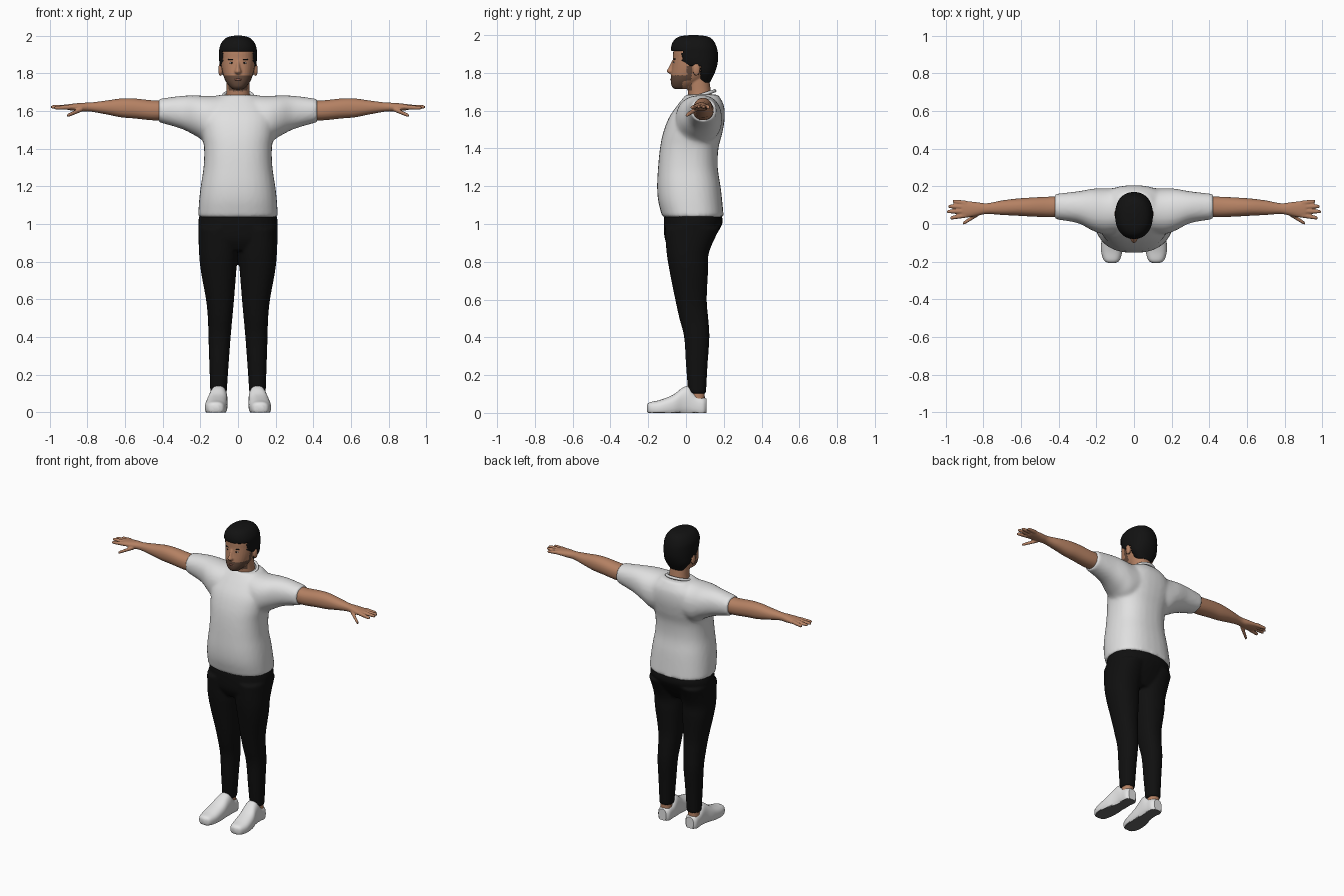
import bpy, bmesh, math
from mathutils import Matrix, Vector

cube = bpy.data.objects.get("Cube")
if cube:
    bpy.data.objects.remove(cube)


def material(name, r, g, b):
    m = bpy.data.materials.new(name)
    m.use_nodes = True
    m.diffuse_color = (r, g, b, 1)
    bsdf = m.node_tree.nodes["Principled BSDF"]
    bsdf.inputs["Base Color"].default_value = (r, g, b, 1)
    bsdf.inputs["Roughness"].default_value = 0.8
    return m


SKIN = material("skin", .46, .22, .125)
BEARD = material("beard brown", .13, .07, .045)
HAIR = material("hair black", .006, .006, .006)
SHIRT = material("white cloth", .75, .75, .75)
PANTS = material("black cloth", .005, .005, .005)
SHOE = material("white leather", .77, .77, .77)
SOLE = material("sole grey", .13, .13, .13)
LIP = material("lip", .3, .12, .085)


def spline(a, b, c, d, t):
    """Catmull-Rom blend of four rows."""
    return [q + .5 * t * (r - p + t * (2 * p - 5 * q + 4 * r - s + t * (3 * (q - r) + s - p)))
            for p, q, r, s in zip(a, b, c, d)]


def loft(bm, axis, rows, power=2.2, seg=32, steps=5, mirror=False):
    """Closed skin through rows of (position, u min, u max, v min, v max)."""
    pad = [rows[0], *rows, rows[-1]]
    fine = [spline(*pad[i:i + 4], k / steps) for i in range(len(rows) - 1) for k in range(steps)]
    fine.append(rows[-1])
    for side in ((1, -1) if mirror else (1,)):
        rings = []
        for a, u0, u1, v0, v1 in fine:
            ring = []
            for k in range(seg):
                t = math.tau * k / seg
                c, s = (math.copysign(abs(w) ** (2 / power), w) for w in (math.cos(t), math.sin(t)))
                u, v = (u0 + u1 + (u1 - u0) * c) / 2, (v0 + v1 + (v1 - v0) * s) / 2
                x, y, z = {"x": (a, u, v), "y": (u, a, v), "z": (u, v, a)}[axis]
                ring.append(bm.verts.new((side * x, y, z)))
            rings.append(ring)
        for lo, hi in zip(rings, rings[1:]):
            for k in range(seg):
                n = (k + 1) % seg
                bm.faces.new((lo[k], lo[n], hi[n], hi[k]))
        bm.faces.new(rings[0])
        bm.faces.new(rings[-1])


def sym(rows):
    """Expand (z, half width, y min, y max) to full rows."""
    return [(z, -w, w, y0, y1) for z, w, y0, y1 in rows]


def ball(bm, centre, size, mirror=False):
    for side in ((1, -1) if mirror else (1,)):
        m = Matrix.Translation((side * centre[0], *centre[1:])) @ Matrix.Diagonal((*size, 1))
        bmesh.ops.create_uvsphere(bm, u_segments=16, v_segments=10, radius=1, matrix=m)


def finish(bm, name, mats, voxel=0, smooth=4, rule=None, angle=50):
    """Make the object; optionally fuse its shells and colour faces by a rule."""
    bmesh.ops.recalc_face_normals(bm, faces=bm.faces)
    me = bpy.data.meshes.new(name)
    bm.to_mesh(me)
    bm.free()
    ob = bpy.data.objects.new(name, me)
    bpy.context.collection.objects.link(ob)
    if voxel:
        r = ob.modifiers.new("fuse", "REMESH")
        r.mode, r.voxel_size = "VOXEL", voxel
        s = ob.modifiers.new("soften", "SMOOTH")
        s.factor, s.iterations = .5, smooth
        graph = bpy.context.evaluated_depsgraph_get()
        me = bpy.data.meshes.new_from_object(ob.evaluated_get(graph))
        ob.modifiers.clear()
        ob.data = me
    me.materials.clear()
    for m in mats:
        me.materials.append(m)
    for p in me.polygons:
        p.use_smooth = True
        p.material_index = rule(p.center, p.normal) if rule else 0
    me.set_sharp_from_angle(angle=math.radians(angle))
    return ob


# Shirt: torso and sleeves fused
bm = bmesh.new()
loft(bm, "z", sym([(1.035, .212, -.125, .2), (1.12, .207, -.147, .192), (1.2, .198, -.153, .183),
                   (1.3, .183, -.148, .168), (1.4, .18, -.138, .172), (1.48, .192, -.122, .192),
                   (1.56, .2, -.092, .205), (1.63, .17, -.045, .2), (1.685, .1, .0, .17)]), 2.4)
loft(bm, "x", [(.04, -.04, .19, 1.45, 1.685), (.15, -.055, .19, 1.425, 1.68), (.22, -.035, .187, 1.465, 1.682),
               (.3, .005, .173, 1.505, 1.68), (.42, .025, .16, 1.54, 1.664)], mirror=True)
finish(bm, "shirt", [SHIRT], .011, 6)

# Collar ring, dipping at the front
bpy.ops.mesh.primitive_torus_add(major_radius=.078, minor_radius=.009, major_segments=40, minor_segments=10,
                                 location=(0, .075, 1.68), rotation=(math.radians(18), 0, 0))
collar = bpy.context.object
collar.name = "collar"
collar.scale.y = 1.03
collar.data.materials.append(SHIRT)
bpy.ops.object.shade_smooth()

# Trousers: pelvis and legs fused
bm = bmesh.new()
loft(bm, "z", sym([(.86, .17, -.08, .1), (.92, .2, -.112, .145), (1, .212, -.118, .192), (1.05, .203, -.115, .188)]))
loft(bm, "z", [(.1, .06, .147, .012, .106), (.25, .05, .152, .0, .114), (.4, .039, .157, -.01, .124),
               (.5, .03, .16, -.035, .118), (.6, .021, .17, -.057, .11), (.75, .009, .197, -.087, .117),
               (.85, .002, .207, -.103, .122), (.98, .002, .211, -.113, .18)], mirror=True)
finish(bm, "trousers", [PANTS], .009, 4)

# Arms with palms, fingers and thumbs
bm = bmesh.new()
loft(bm, "x", [(.36, .04, .147, 1.55, 1.655), (.45, .036, .145, 1.55, 1.656), (.55, .04, .14, 1.56, 1.666),
               (.62, .044, .135, 1.566, 1.666), (.7, .048, .125, 1.582, 1.655), (.78, .053, .11, 1.596, 1.645),
               (.83, .044, .115, 1.597, 1.643), (.88, .035, .121, 1.602, 1.638), (.912, .037, .12, 1.607, 1.634)],
     mirror=True)
digits = [((.89, .111, 1.622), (.962, .121, 1.616)), ((.89, .09, 1.622), (.986, .094, 1.62)),
          ((.89, .068, 1.622), (.993, .066, 1.621)), ((.89, .046, 1.62), (.975, .032, 1.616)),
          ((.825, .055, 1.61), (.908, .002, 1.574))]
for base, tip in digits:
    rows = []
    for t, r in ((0, .013), (.5, .0115), (.9, .0095), (1, .005)):
        x, y, z = Vector(base).lerp(Vector(tip), t)
        rows.append((x, y - r, y + r, z - r, z + r))
    loft(bm, "x", rows, 2, 12, mirror=True)
finish(bm, "arms_and_hands", [SKIN], .005, 2)


# Head, neck, nose and ears fused; beard chosen by position
def beard_rule(c, n):
    jaw = c.z < 1.786 and c.y < .03 and c.z > 1.705
    sideburn = c.z < 1.84 and .005 < c.y < .03 and abs(c.x) > .06
    under = n.z < -.5 and c.y > -.02
    return 1 if (jaw or sideburn) and not under else 0


bm = bmesh.new()
loft(bm, "z", sym([(1.62, .085, .015, .15), (1.68, .064, .012, .136), (1.75, .06, .005, .125), (1.8, .06, .0, .12)]))
loft(bm, "z", sym([(1.715, .028, -.062, .0), (1.73, .045, -.076, .04), (1.76, .067, -.081, .09),
                   (1.8, .081, -.078, .13), (1.84, .089, -.073, .15), (1.88, .091, -.069, .155),
                   (1.92, .089, -.066, .15), (1.96, .074, -.045, .135), (1.985, .04, -.01, .1)]), 2.3)
loft(bm, "z", sym([(1.795, .013, -.088, -.05), (1.808, .019, -.102, -.05), (1.83, .012, -.092, -.05),
                   (1.865, .008, -.074, -.05)]), 2, 16)
ball(bm, (.094, .055, 1.818), (.011, .02, .034), True)
finish(bm, "head", [SKIN, BEARD], .005, 2, beard_rule)

# Hair cap, trimmed around the face and ears
bm = bmesh.new()
loft(bm, "z", sym([(1.75, .05, .07, .127), (1.8, .086, .02, .152), (1.85, .098, -.05, .167), (1.9, .1, -.074, .169),
                   (1.94, .097, -.078, .161), (1.975, .078, -.062, .142), (1.993, .05, -.032, .112),
                   (2, .015, .02, .06)]), 2.2, 64, 8)


def bald(c):
    line = 1.915 if c.y < -.02 else 1.835 if c.y < .078 else 0
    return c.z < line


bmesh.ops.delete(bm, geom=[f for f in bm.faces if bald(f.calc_center_median())], context="FACES")
hair = finish(bm, "hair", [HAIR])
thick = hair.modifiers.new("thickness", "SOLIDIFY")
thick.thickness = .012

# Face details
for name, mat, centre, size, pair in (
        ("eyes", SHIRT, (.033, -.06, 1.855), (.013, .007, .005), True),
        ("irises", HAIR, (.033, -.065, 1.855), (.005, .004, .005), True),
        ("eyebrows", HAIR, (.034, -.06, 1.873), (.02, .007, .004), True),
        ("lips", LIP, (0, -.077, 1.766), (.022, .007, .006), False)):
    bm = bmesh.new()
    ball(bm, centre, size, pair)
    finish(bm, name, [mat])

# Ankles
bm = bmesh.new()
loft(bm, "z", [(.06, .068, .14, .025, .1), (.13, .07, .138, .025, .098)], mirror=True)
finish(bm, "ankles", [SKIN])

# Shoes with flat grey soles
bm = bmesh.new()
loft(bm, "y", [(-.207, .1, .135, .008, .042), (-.192, .076, .16, -.01, .056), (-.14, .061, .175, -.02, .068),
               (-.07, .056, .17, -.02, .095), (-.02, .056, .156, -.02, .132), (.015, .056, .15, -.02, .14),
               (.05, .058, .148, -.02, .102), (.09, .06, .146, -.02, .085), (.108, .075, .132, -.005, .075)],
     2.5, mirror=True)
for v in bm.verts:
    v.co.z = max(v.co.z, 0)
finish(bm, "shoes", [SHOE, SOLE], rule=lambda c, n: int(c.z < .012 and n.z < -.6), angle=40)
